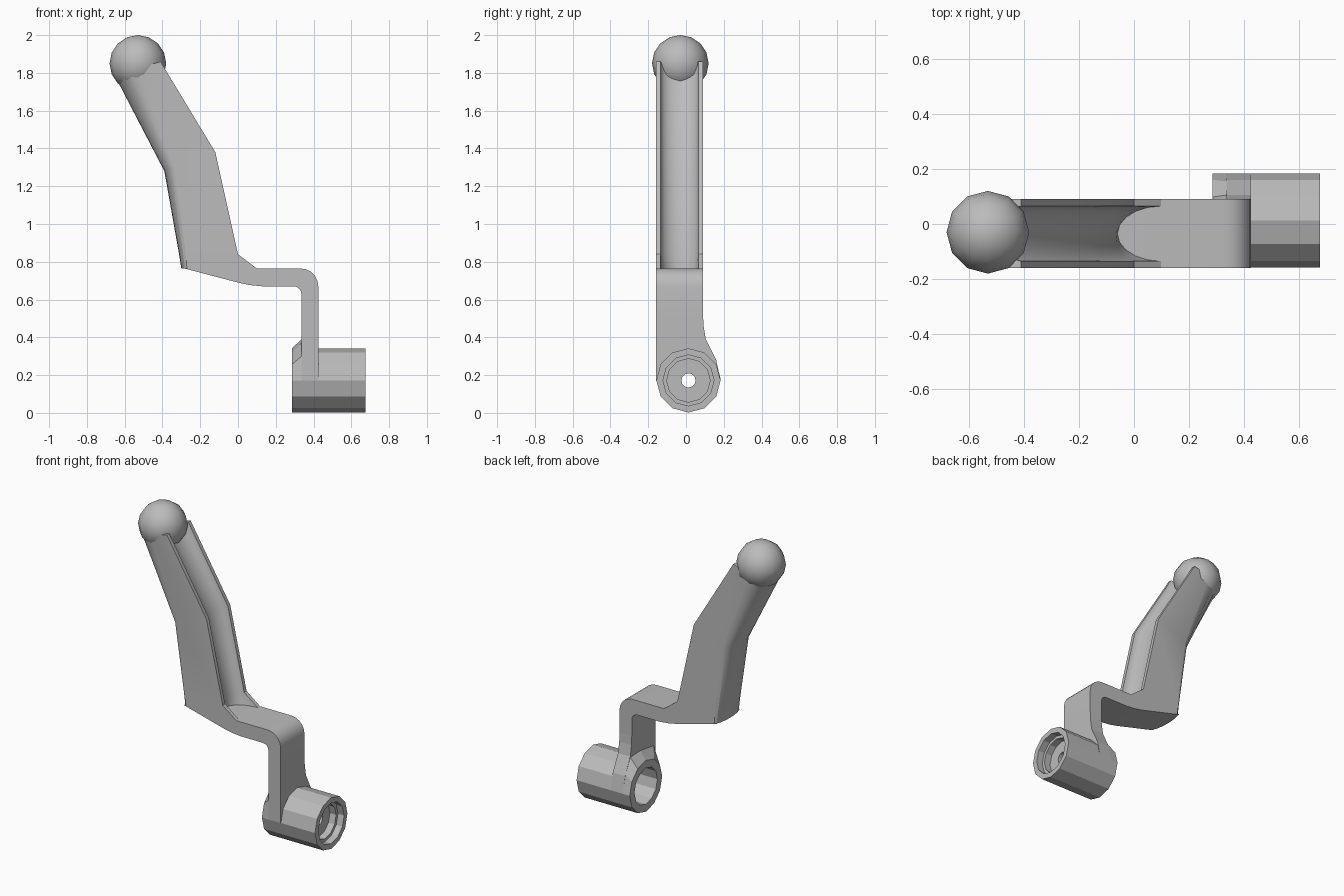
import bpy, bmesh, math
from mathutils import Vector

cube = bpy.data.objects.get("Cube")
if cube:
    bpy.data.objects.remove(cube, do_unlink=True)

grey = bpy.data.materials.new("satin grey")
grey.use_nodes = True
grey.diffuse_color = (0.5, 0.5, 0.5, 1)
grey.node_tree.nodes["Principled BSDF"].inputs["Base Color"].default_value = (0.5, 0.5, 0.5, 1)

MID, HALF = -0.035, 0.125          # bar centre and half width in y
HUB_Y, HUB_Z, HUB_R = 0.013, 0.172, 0.17


def finish(name, bm, smooth=None):
    bmesh.ops.recalc_face_normals(bm, faces=bm.faces)
    mesh = bpy.data.meshes.new(name)
    bm.to_mesh(mesh)
    bm.free()
    mesh.materials.append(grey)
    obj = bpy.data.objects.new(name, mesh)
    bpy.context.collection.objects.link(obj)
    if smooth:
        bpy.ops.object.select_all(action='DESELECT')
        obj.select_set(True)
        bpy.context.view_layer.objects.active = obj
        bpy.ops.object.shade_smooth_by_angle(angle=math.radians(smooth))
    return obj


def loft(name, rings, closed=True, caps=False, loop=False, smooth=None):
    """Skin a series of rings with equal point counts."""
    bm = bmesh.new()
    rows = [[bm.verts.new(p) for p in ring] for ring in rings]
    n = len(rows[0])
    pairs = list(zip(rows, rows[1:])) + ([(rows[-1], rows[0])] if loop else [])
    for a, b in pairs:
        for i in range(n if closed else n - 1):
            j = (i + 1) % n
            bm.faces.new((a[i], a[j], b[j], b[i]))
    if caps:
        bm.faces.new(rows[0])
        bm.faces.new(rows[-1])
    return finish(name, bm, smooth)


def arc(cx, cy, r, start, end, steps):
    angles = [math.radians(start + (end - start) * i / steps) for i in range(steps + 1)]
    return [(cx + r * math.cos(a), cy + r * math.sin(a)) for a in angles]


# Grip: rounded back, shallow trough along the front between two thin lips
def grip_section(back, front, round_depth, trough):
    b, f = Vector((back[0], 0, back[1])), Vector((front[0], 0, front[1]))
    length = (f - b).length
    axis = (f - b) / length
    outline = [(length, HALF)]
    for i in range(9):
        a = math.pi * i / 8
        outline.append((round_depth * (1 - math.sin(a)), HALF * math.cos(a)))
    outline.append((length, -HALF))
    for i in range(11):
        a = math.pi * i / 10
        outline.append((length - trough * math.sin(a), -(HALF - 0.025) * math.cos(a)))
    return [b + axis * d + Vector((0, MID + y, 0)) for d, y in outline]


loft("grip", [
    grip_section((-0.655, 1.79), (-0.41, 1.86), 0.13, 0.06),
    grip_section((-0.39, 1.28), (-0.12, 1.38), 0.06, 0.06),
    grip_section((-0.312, 0.84), (0.0, 0.84), 0.035, 0.065),
    grip_section((-0.30, 0.764), (0.1, 0.764), 0.03, 0.16),
], caps=True, smooth=28)

# Ball at the end of the grip
bm = bmesh.new()
bmesh.ops.create_uvsphere(bm, u_segments=12, v_segments=8, radius=0.15)
bmesh.ops.translate(bm, vec=(-0.53, -0.03, 1.85), verts=bm.verts)
finish("end_ball", bm, 35)

# Bent strap from the grip to the upright
strap = [(-0.285, 0.765), (0.0, 0.69), (0.06, 0.677), (0.13, 0.67)]
strap += arc(0.295, 0.63, 0.04, 90, 0, 4)
strap += [(0.335, 0.52), (0.425, 0.52)]
strap += arc(0.33, 0.67, 0.095, 0, 90, 5)
loft("bent_strap", [[(x, y, z) for x, z in strap] for y in (MID - HALF, MID + HALF)],
     caps=True, smooth=28)

# Upright leg, flaring to meet the hub and hollowed to follow it
leg = [(MID - HALF, HUB_Z), (MID - HALF, 0.52), (MID + HALF, 0.52), (0.093, 0.46),
       (0.105, 0.39), (0.16, 0.28), (HUB_Y + HUB_R, HUB_Z)]
leg += arc(HUB_Y, HUB_Z, 0.15, 0, 180, 8)
loft("upright_leg", [[(x, y, z) for y, z in leg] for x in (0.335, 0.425)], caps=True)

# Sloped collar blending the leg into the end of the hub
collar_end = arc(HUB_Y, HUB_Z, HUB_R, 180, 0, 6)
collar_leg = [(MID - HALF, 0.18), (MID - HALF, 0.30), (-0.14, 0.37), (0.0, 0.39),
              (0.105, 0.385), (0.155, 0.29), (0.183, 0.18)]
loft("leg_collar", [[(0.286, y, z) for y, z in collar_end],
                    [(0.336, y, z) for y, z in collar_leg]], closed=False)

# Hub: turned profile with a stepped recess, a pierced web and an open socket
profile = [(0.285, HUB_R), (0.675, HUB_R), (0.675, 0.135), (0.63, 0.135), (0.63, 0.115),
           (0.585, 0.115), (0.585, 0.038), (0.53, 0.038), (0.53, 0.12), (0.285, 0.12)]
loft("hub", [[(x, y, z) for y, z in arc(HUB_Y, HUB_Z, r, 0, 330, 11)] for x, r in profile],
     loop=True)
